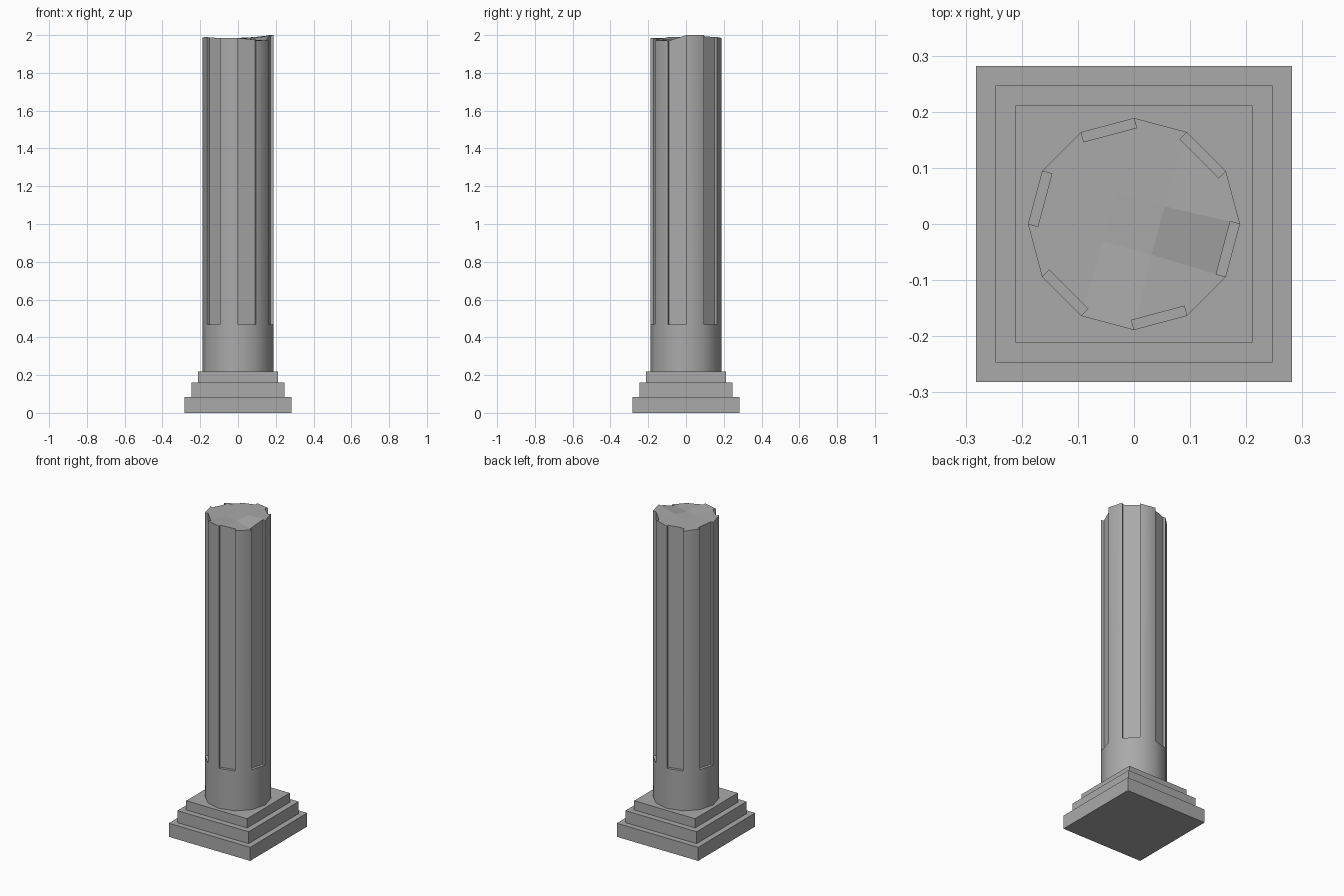
import bpy, bmesh
from math import cos, sin, pi, radians
from mathutils import Matrix, Vector

if "Cube" in bpy.data.objects:
    bpy.data.objects.remove(bpy.data.objects["Cube"], do_unlink=True)

stone = bpy.data.materials.new("grey stone")
stone.use_nodes = True
stone.diffuse_color = (0.4, 0.4, 0.4, 1)
stone.node_tree.nodes["Principled BSDF"].inputs["Base Color"].default_value = (0.4, 0.4, 0.4, 1)


def make_object(name, bm):
    bmesh.ops.recalc_face_normals(bm, faces=bm.faces)
    mesh = bpy.data.meshes.new(name)
    bm.to_mesh(mesh)
    bm.free()
    mesh.materials.append(stone)
    obj = bpy.data.objects.new(name, mesh)
    bpy.context.collection.objects.link(obj)
    return obj


def add_box(bm, size, center, turn=0):
    matrix = Matrix.Rotation(turn, 4, 'Z') @ Matrix.Translation(center) @ Matrix.Diagonal((*size, 1))
    bmesh.ops.create_cube(bm, size=1, matrix=matrix)


# Stepped square plinth
for name, half, low, high in (("bottom_step", 0.282, 0, 0.085),
                              ("middle_step", 0.247, 0.085, 0.16),
                              ("top_step", 0.211, 0.16, 0.218)):
    bm = bmesh.new()
    add_box(bm, (2 * half, 2 * half, high - low), (0, 0, (low + high) / 2))
    make_object(name, bm)

# Twelve-sided shaft with a broken, uneven top
SIDES, RADIUS, FLUTE_BASE, FLUTE_DEPTH = 12, 0.189, 0.468, 0.018
rim = [2.0, 2.0, 1.99, 1.985, 1.968, 1.978, 1.988, 1.99, 1.985, 1.985, 1.972, 1.97]
bm = bmesh.new()


def ring(heights):
    return [bm.verts.new((RADIUS * cos(i * pi / 6), RADIUS * sin(i * pi / 6), z))
            for i, z in enumerate(heights)]


rings = [ring([0.218] * SIDES), ring([FLUTE_BASE] * SIDES), ring(rim)]
for low, high in zip(rings, rings[1:]):
    for i in range(SIDES):
        j = (i + 1) % SIDES
        bm.faces.new((low[i], low[j], high[j], high[i]))
bm.faces.new(rings[0])

# Broken surface as a three by three patch of quads
top = rings[2]
inner = [bm.verts.new((0.063 * cos(a), 0.063 * sin(a), z))
         for a, z in zip((radians(30 + 90 * k) for k in range(4)),
                         (1.986, 1.976, 1.976, 1.976))]
for k in range(4):
    c = 1 + 3 * k
    a, b = inner[k], inner[(k + 1) % 4]
    bm.faces.new((top[c - 1], top[c], top[(c + 1) % SIDES], a))
    bm.faces.new((a, top[(c + 1) % SIDES], top[(c + 2) % SIDES], b))
bm.faces.new(inner)
shaft = make_object("shaft", bm)

# Flutes cut into every second side
bm = bmesh.new()
apothem = RADIUS * cos(pi / SIDES)
width = 2 * RADIUS * sin(pi / SIDES) * 0.995
for k in range(6):
    add_box(bm, (0.1, width, 2), (apothem - FLUTE_DEPTH + 0.05, 0, FLUTE_BASE + 1),
            radians(45 + 60 * k))
cutter = make_object("flute_cutter", bm)
cutter.hide_render = True

bpy.ops.object.select_all(action='DESELECT')
shaft.select_set(True)
bpy.context.view_layer.objects.active = shaft
cut = shaft.modifiers.new("flutes", 'BOOLEAN')
cut.operation = 'DIFFERENCE'
cut.solver = 'EXACT'
cut.object = cutter
bpy.ops.object.modifier_apply(modifier=cut.name)
bpy.data.objects.remove(cutter, do_unlink=True)

# Smooth round the sides, flat on the broken top
bpy.ops.object.shade_smooth_by_angle(angle=radians(35))
for face in shaft.data.polygons:
    if abs(face.normal.z) > 0.5:
        face.use_smooth = False
